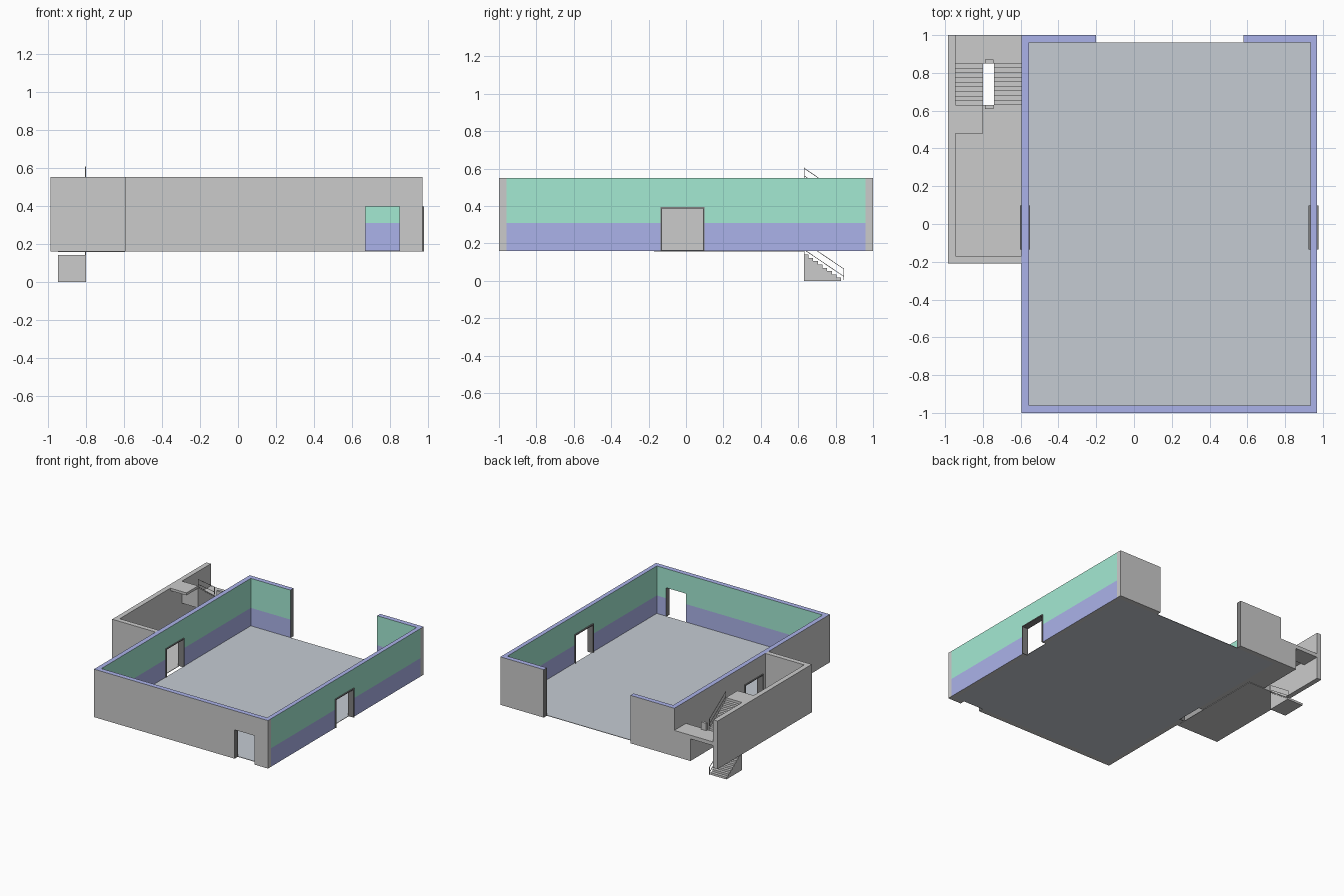
import bpy, bmesh
from mathutils import Vector

if "Cube" in bpy.data.objects:
    bpy.data.objects.remove(bpy.data.objects["Cube"])

BASE, TOP, SPLIT = 0.16, 0.55, 0.31


def material(name, rgb):
    m = bpy.data.materials.new(name)
    m.diffuse_color = (*rgb, 1)
    m.use_nodes = True
    m.node_tree.nodes["Principled BSDF"].inputs["Base Color"].default_value = m.diffuse_color
    return m


GREY = material("plain_grey", (0.8, 0.8, 0.8))
BLUE = material("blue_paint", (0.41, 0.45, 0.82))
GREEN = material("green_paint", (0.37, 0.82, 0.65))
DARK = material("dark_trim", (0.22, 0.22, 0.22))
FLOOR = material("floor_grey", (0.56, 0.60, 0.65))


def finish(name, bm, mats=()):
    bmesh.ops.recalc_face_normals(bm, faces=bm.faces)
    me = bpy.data.meshes.new(name)
    bm.to_mesh(me)
    bm.free()
    for m in mats:
        me.materials.append(m)
    ob = bpy.data.objects.new(name, me)
    bpy.context.collection.objects.link(ob)
    return ob


def extrude_profile(pts, axis, a, b):
    """Extrude (u, z) points along x or y, from a to b."""
    bm = bmesh.new()
    place = (lambda u, z: (a, u, z)) if axis == "x" else (lambda u, z: (u, a, z))
    face = bm.faces.new([bm.verts.new(place(u, z)) for u, z in pts])
    new = bmesh.ops.extrude_face_region(bm, geom=[face])["geom"]
    move = Vector((b - a, 0, 0)) if axis == "x" else Vector((0, b - a, 0))
    bmesh.ops.translate(bm, vec=move,
                        verts=[v for v in new if isinstance(v, bmesh.types.BMVert)])
    return bm


def box(name, x0, x1, y0, y1, z0, z1, mats=()):
    pts = [(x0, z0), (x1, z0), (x1, z1), (x0, z1)]
    return finish(name, extrude_profile(pts, "y", y0, y1), mats)


def wall(name, axis, a, b, u0, u1, painted, door=None, dark_end=None):
    """Room wall, thickness a..b on axis, running u0..u1, two-tone on painted sides."""
    pts = [(u0, BASE)]
    if door:
        d0, d1, h = door
        pts += [(d0, BASE), (d0, h), (d1, h), (d1, BASE)]
    pts += [(u1, BASE), (u1, TOP), (u0, TOP)]
    bm = extrude_profile(pts, axis, a, b)
    bmesh.ops.bisect_plane(bm, geom=bm.verts[:] + bm.edges[:] + bm.faces[:],
                           plane_co=(0, 0, SPLIT), plane_no=(0, 0, 1))
    bmesh.ops.recalc_face_normals(bm, faces=bm.faces)
    i, j = (0, 1) if axis == "x" else (1, 0)
    for f in bm.faces:
        n, c = f.normal, f.calc_center_median()
        if n.z > 0.9:
            f.material_index = 1
        elif abs(n[i]) > 0.9 and round(n[i]) in painted:
            f.material_index = 2 if min(v.co.z for v in f.verts) > SPLIT - 0.01 else 1
        elif door and abs(n[i]) < 0.1 and u0 + 0.01 < c[j] < u1 - 0.01 and c.z > BASE + 0.01:
            f.material_index = 3
        elif dark_end is not None and abs(n[j]) > 0.9 and abs(c[j] - dark_end) < 0.01:
            f.material_index = 3
    return finish(name, bm, (GREY, BLUE, GREEN, DARK))


# main room walls and floor
SIDE_DOOR = (-0.13, 0.09, 0.39)
wall("front_wall", "y", -1, -0.96, -0.595, 0.97, (1,), (0.67, 0.85, 0.395))
wall("back_wall_left", "y", 0.96, 1, -0.595, -0.20, (-1,), dark_end=-0.20)
wall("back_wall_right", "y", 0.96, 1, 0.58, 0.97, (-1,), dark_end=0.58)
wall("right_wall", "x", 0.935, 0.97, -0.96, 0.96, (-1, 1), SIDE_DOOR)
wall("left_wall", "x", -0.595, -0.557, -0.96, 0.96, (1,), SIDE_DOOR)
box("room_floor", -0.557, 0.935, -0.96, 0.96, BASE, BASE + 0.004, (FLOOR,))

# frames around the side doors
for name, x0, x1 in (("right", 0.925, 0.978), ("left", -0.603, -0.55)):
    o0, o1, oz, t = -0.136, 0.098, 0.396, 0.008
    pts = [(o0, BASE), (o0, oz), (o1, oz), (o1, BASE), (o1 - t, BASE),
           (o1 - t, oz - t), (o0 + t, oz - t), (o0 + t, BASE)]
    finish(name + "_door_frame", extrude_profile(pts, "x", x0, x1), (DARK,))

# stairwell annex
box("annex_outer_wall", -0.985, -0.945, -0.21, 1, BASE, TOP)
box("annex_front_wall", -0.945, -0.595, -0.21, -0.17, BASE, TOP)
box("annex_floor", -0.945, -0.595, -0.17, 0.63, BASE - 0.004, BASE)
box("upper_landing", -0.945, -0.80, 0.48, 0.63, TOP - 0.02, TOP)
LAND = 0.37
box("half_landing", -0.945, -0.595, 0.85, 1, LAND - 0.03, LAND)
box("landing_support", -0.74, -0.595, 0.85, 1, BASE, LAND - 0.03)


def flight(name, x0, x1, y_foot, y_head, z0, rise, n):
    """Solid flight of n steps climbing from y_foot to y_head."""
    run, step = (y_head - y_foot) / n, rise / n
    pts = [(y_foot, z0)]
    for k in range(n):
        z = z0 + step * (k + 1)
        pts += [(y_foot + run * k, z), (y_foot + run * (k + 1), z)]
    pts.append((y_head, z0))
    finish(name, extrude_profile(pts, "x", x0, x1))


flight("middle_flight", -0.74, -0.595, 0.63, 0.85, BASE, LAND - BASE - 0.02, 9)
flight("upper_flight", -0.945, -0.80, 0.85, 0.63, LAND, 0.16, 9)
flight("lower_flight", -0.945, -0.80, 0.83, 0.63, 0, 0.14, 8)

# handrails: two slanted bars and end posts beside each outer flight
for name, z in (("lower", 0.21), ("upper", 0.605)):
    ya, yb, drop, t = 0.63, 0.845, 0.145, 0.004
    for label, dz in (("top", 0), ("mid", -0.04)):
        pts = [(ya, z + dz), (yb, z + dz - drop),
               (yb, z + dz - drop - t), (ya, z + dz - t)]
        finish(f"{name}_{label}_rail", extrude_profile(pts, "x", -0.803, -0.799))
    box(name + "_head_post", -0.803, -0.799, ya, ya + t, z - 0.07, z)
    box(name + "_foot_post", -0.803, -0.799, yb - t, yb, z - drop - 0.06, z - drop)

# short blocks closing the ends of the stair gap
box("gap_block_back", -0.79, -0.745, 0.85, 0.87, LAND, LAND + 0.06)
box("gap_block_front", -0.79, -0.745, 0.61, 0.63, BASE, BASE + 0.06)
